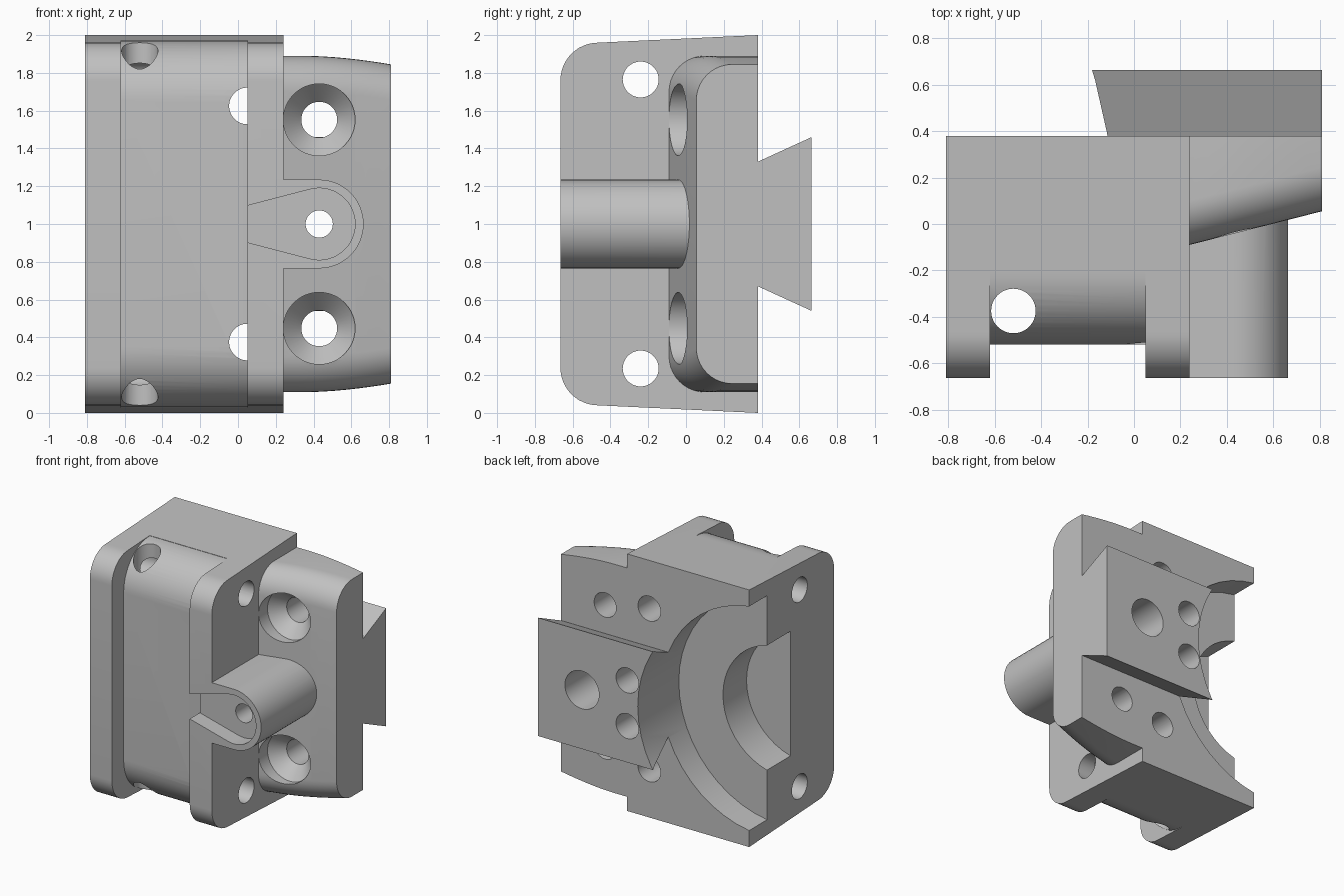
import bpy, bmesh, math
from mathutils import Vector

cube = bpy.data.objects.get("Cube")
if cube:
    bpy.data.objects.remove(cube, do_unlink=True)

grey = bpy.data.materials.new("plain grey")
grey.use_nodes = True
COL = (0.53, 0.53, 0.53, 1.0)
grey.diffuse_color = COL
grey.node_tree.nodes["Principled BSDF"].inputs["Base Color"].default_value = COL


def loft(name, rings):
    """Closed solid through rings that share one point count."""
    bm = bmesh.new()
    vs = [[bm.verts.new(p) for p in ring] for ring in rings]
    n = len(vs[0])
    for a, b in zip(vs, vs[1:]):
        for i in range(n):
            j = (i + 1) % n
            bm.faces.new((a[i], a[j], b[j], b[i]))
    bm.faces.new(vs[0])
    bm.faces.new(vs[-1])
    bmesh.ops.recalc_face_normals(bm, faces=bm.faces)
    me = bpy.data.meshes.new(name)
    bm.to_mesh(me)
    bm.free()
    me.materials.append(grey)
    ob = bpy.data.objects.new(name, me)
    bpy.context.collection.objects.link(ob)
    return ob


def place(p, axis, t):
    return {"x": (t, p[0], p[1]), "y": (p[0], t, p[1]), "z": (p[0], p[1], t)}[axis]


def prism(name, pts, axis, a, b):
    return loft(name, [[place(p, axis, t) for p in pts] for t in (a, b)])


def arc(cx, cy, r, a0, a1, n=12):
    return [(cx + r * math.cos(math.radians(a0 + (a1 - a0) * i / n)),
             cy + r * math.sin(math.radians(a0 + (a1 - a0) * i / n))) for i in range(n + 1)]


def circle(cx, cy, r, n=48):
    return arc(cx, cy, r, 0, 360, n)[:-1]


def turned(name, cx, cz, steps):
    """Round solid along y from (y, radius) steps."""
    return loft(name, [[place(p, "y", y) for p in circle(cx, cz, r)] for y, r in steps])


def mirror_z(pts):
    """Append the reflection of a (u, z) path about z = 1."""
    return pts + [(u, 2 - z) for u, z in reversed(pts)]


def combine(target, other, op):
    mod = target.modifiers.new(op, "BOOLEAN")
    mod.operation = op
    mod.solver = "EXACT"
    mod.object = other
    bpy.context.view_layer.objects.active = target
    bpy.ops.object.modifier_apply(modifier=mod.name)
    bpy.data.objects.remove(other, do_unlink=True)


# Main block with rounded front corners
block = prism("bracket_body", mirror_z([(0.38, 2.0)] + arc(-0.465, 1.76, 0.2, 90, 180)),
              "x", -0.81, 0.24)

# Groove between the two flanges
groove = prism("groove_cutter",
               mirror_z([(-0.8, 2.1), (-0.2, 2.1)] + arc(-0.2, 1.65, 0.32, 90, 180, 16)),
               "x", -0.62, 0.05)
combine(block, groove, "DIFFERENCE")

# Side wing with slanted front and gently curved ends
rings = []
for i in range(11):
    x = 0.2 + 0.61 * i / 10
    f = -0.09 + (x - 0.24) * 0.254
    h = 0.89 - 0.045 * (max(0, x - 0.36) / 0.45) ** 1.7
    path = mirror_z([(0.38, 1 + h)] + arc(f + 0.19, 1 + h - 0.19, 0.19, 90, 180, 10))
    rings.append([place(p, "x", x) for p in path])
combine(block, loft("side_wing", rings), "UNION")

# Boss with rounded outer side
boss = prism("boss", [(0.2, 0.765)] + arc(0.43, 1, 0.235, -90, 90, 24) + [(0.2, 1.235)],
             "y", -0.665, 0.2)
combine(block, boss, "UNION")

# Dovetail rail on the back
rail = prism("dovetail_rail", mirror_z([(0.3, 1.293), (0.665, 1.46)]), "x", -0.3, 0.81)
combine(block, rail, "UNION")

# Large stepped bore, open on the right-hand side
cutters = [turned("bore", -0.93, 1, [(0.16, 0.88), (0.9, 0.88)]),
           turned("bore_pocket", -0.93, 1, [(-0.13, 0.5), (0.3, 0.5)])]

# Keyhole pocket, its bolt hole and rear counterbore
cutters += [prism("keyhole", [(0.045, 0.904)] + arc(0.43, 1, 0.19, -104, 104, 28) + [(0.045, 1.096)],
                  "y", -0.8, -0.54),
            turned("boss_hole", 0.43, 1, [(-0.7, 0.072), (0.5, 0.072)]),
            turned("rear_counterbore", 0.43, 1, [(0.25, 0.147), (0.8, 0.147)])]

# Paired holes above and below the middle
for s in (-1, 1):
    cutters += [
        turned("screw_seat", 0.43, 1 + s * 0.552,
               [(-0.4, 0.19), (0.02, 0.19), (0.12, 0.095), (0.6, 0.095)]),
        turned("groove_hole", 0.05, 1 + s * 0.625, [(-0.53, 0.097), (0.6, 0.097)]),
        turned("rail_hole", 0.04, 1 + s * 0.178, [(0.15, 0.097), (0.8, 0.097)]),
        prism("cross_hole", circle(-0.24, 1 + s * 0.765, 0.095), "x", -1, 0.239 + 0.01),
    ]

# Vertical pin hole
cutters.append(prism("pin_hole", circle(-0.52, -0.375, 0.096), "z", -0.2, 2.2))

for c in cutters:
    combine(block, c, "DIFFERENCE")

# Smooth the curves and keep the edges sharp
bpy.ops.object.select_all(action="DESELECT")
block.select_set(True)
bpy.context.view_layer.objects.active = block
bpy.ops.object.shade_smooth_by_angle(angle=math.radians(30))
